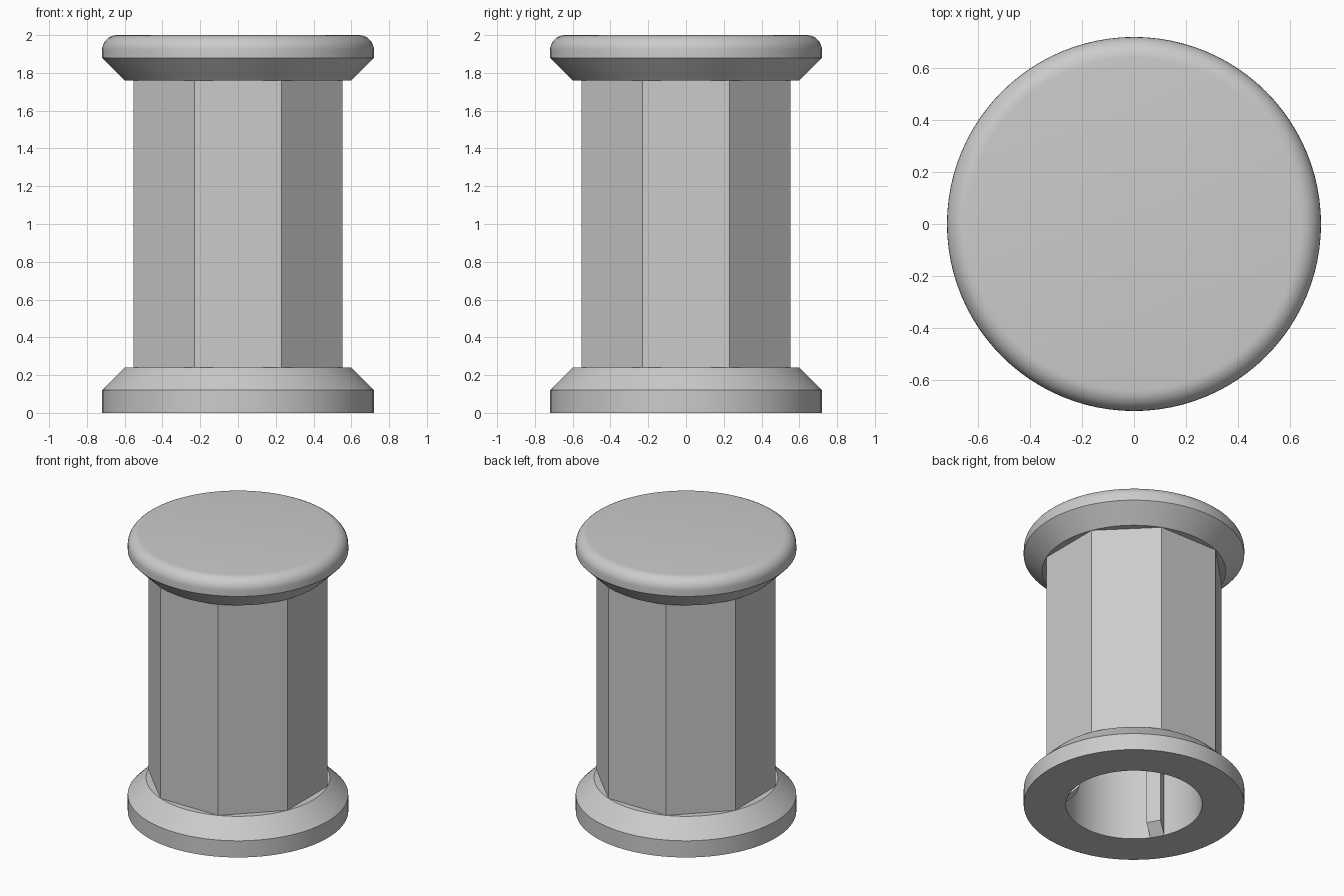
import bpy
import bmesh
from math import cos, sin, pi, radians

cube = bpy.data.objects.get("Cube")
if cube:
    bpy.data.objects.remove(cube, do_unlink=True)

# One plain grey for everything
grey = bpy.data.materials.new("light_grey")
grey.use_nodes = True
COLOUR = (0.6, 0.6, 0.6, 1)
grey.diffuse_color = COLOUR
grey.node_tree.nodes["Principled BSDF"].inputs["Base Color"].default_value = COLOUR

R_RIM, R_NECK, R_BORE = 0.72, 0.6, 0.445
Z_BASE, Z_CAP, Z_TOP = 0.24, 1.76, 2.0
ROUND = 0.08


def finish(name, bm):
    """Turn a bmesh into a smooth-shaded object with sharp corners."""
    mesh = bpy.data.meshes.new(name)
    bm.to_mesh(mesh)
    bm.free()
    mesh.materials.append(grey)
    obj = bpy.data.objects.new(name, mesh)
    bpy.context.collection.objects.link(obj)
    bpy.ops.object.select_all(action='DESELECT')
    obj.select_set(True)
    bpy.context.view_layer.objects.active = obj
    bpy.ops.object.shade_smooth_by_angle(angle=radians(30))
    return obj


def lathe(name, profile, sides=96, phase=0.0, closed=False):
    """Spin an (r, z) profile about the z axis."""
    bm = bmesh.new()
    rings = []
    for i in range(sides):
        a = phase + 2 * pi * i / sides
        rings.append([bm.verts.new((r * cos(a), r * sin(a), z)) for r, z in profile])
    n = len(profile)
    for i in range(sides):
        p, q = rings[i], rings[(i + 1) % sides]
        for j in range(n if closed else n - 1):
            k = (j + 1) % n
            bm.faces.new((p[j], q[j], q[k], p[k]))
    bmesh.ops.remove_doubles(bm, verts=bm.verts, dist=1e-5)
    return finish(name, bm)


# Base flange: a ring with a sloped shoulder
lathe("base_flange", [(R_BORE, 0), (R_RIM, 0), (R_RIM, 0.12),
                      (R_NECK, Z_BASE), (R_BORE, Z_BASE)], closed=True)

# Eight-sided column and the round bore inside it
lathe("column", [(R_NECK, Z_BASE), (R_NECK, Z_CAP)], sides=8, phase=pi / 8)
lathe("bore", [(R_BORE, Z_CAP), (R_BORE, Z_BASE)])

# Cap flange: sloped underside and rounded upper rim
arc = [(R_RIM - ROUND + ROUND * cos(t * pi / 16),
        Z_TOP - ROUND + ROUND * sin(t * pi / 16)) for t in range(9)]
lathe("cap_flange", [(0, Z_CAP), (R_NECK, Z_CAP), (R_RIM, 1.88)] + arc + [(0, Z_TOP)])

# Three grip ribs with chamfered lower ends along the bore
rib_profile = [(0.46, 0.02), (R_BORE, 0), (0.37, 0.075), (0.37, Z_CAP), (0.46, Z_CAP)]
for number, degrees in enumerate((90, 210, 330), 1):
    bm = bmesh.new()
    sides = [[bm.verts.new((r, y, z)) for r, z in rib_profile] for y in (-0.048, 0.048)]
    bm.faces.new(sides[0])
    bm.faces.new(sides[1])
    for j in range(len(rib_profile)):
        k = (j + 1) % len(rib_profile)
        bm.faces.new((sides[0][j], sides[0][k], sides[1][k], sides[1][j]))
    bmesh.ops.recalc_face_normals(bm, faces=bm.faces)
    rib = finish(f"bore_rib_{number}", bm)
    rib.rotation_euler.z = radians(degrees)
